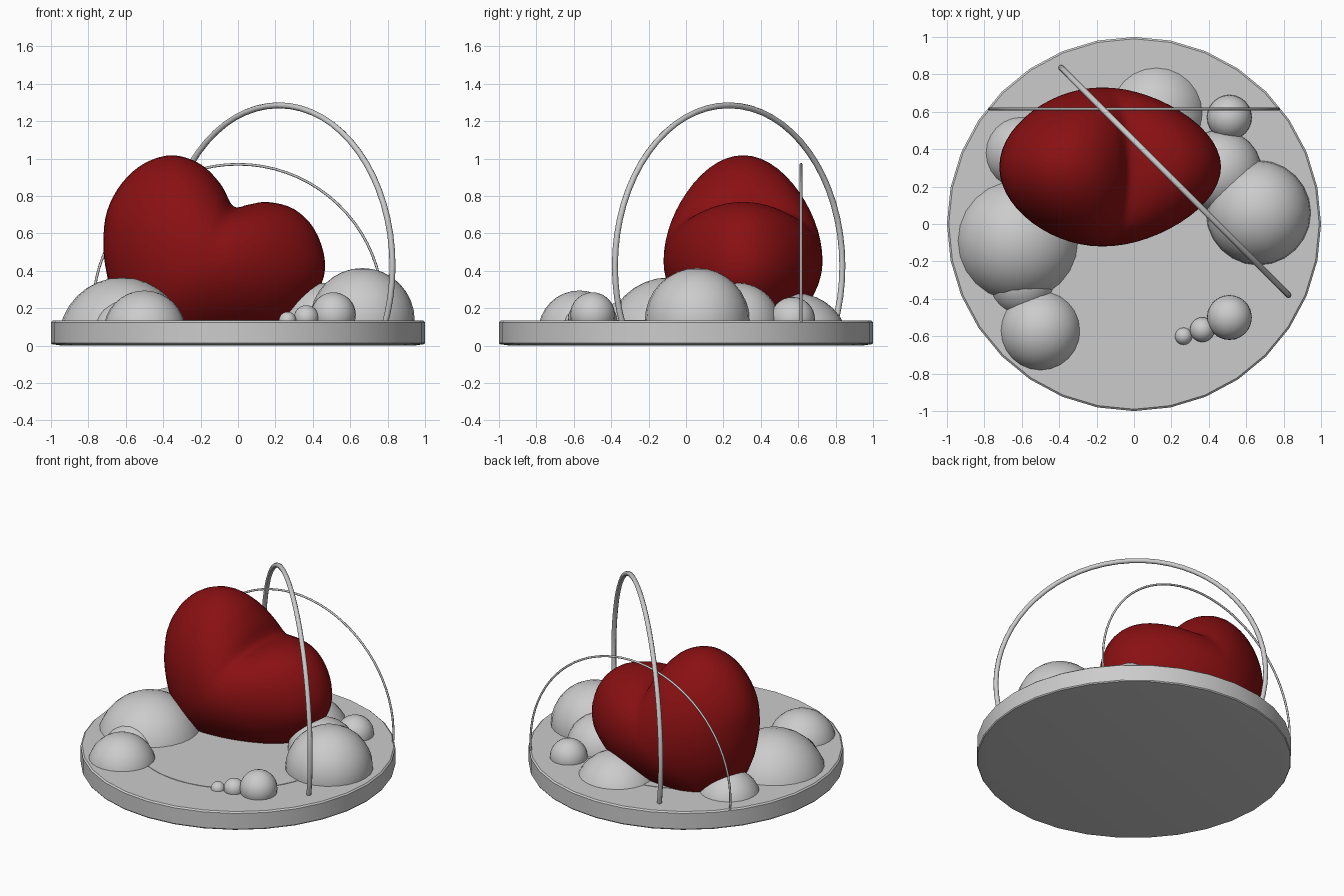
import bpy, bmesh
from math import sin, cos, pi, radians, asin
from mathutils import Vector

if "Cube" in bpy.data.objects:
    bpy.data.objects.remove(bpy.data.objects["Cube"])


def finish(name, bm, angle=40):
    bmesh.ops.recalc_face_normals(bm, faces=bm.faces)
    me = bpy.data.meshes.new(name)
    bm.to_mesh(me)
    bm.free()
    ob = bpy.data.objects.new(name, me)
    bpy.context.collection.objects.link(ob)
    bpy.ops.object.select_all(action='DESELECT')
    ob.select_set(True)
    bpy.context.view_layer.objects.active = ob
    bpy.ops.object.shade_smooth_by_angle(angle=radians(angle))
    return ob


def loft(bm, rings, cap=True):
    """Bridge equal-length vertex rings and cap the ends."""
    rows = [[bm.verts.new(p) for p in r] for r in rings]
    n = len(rows[0])
    for a, b in zip(rows, rows[1:]):
        for i in range(n):
            j = (i + 1) % n
            bm.faces.new((a[i], a[j], b[j], b[i]))
    if cap:
        bm.faces.new(rows[0])
        bm.faces.new(rows[-1])


def disc(name, profile, n):
    bm = bmesh.new()
    loft(bm, [[(r * cos(2 * pi * i / n), r * sin(2 * pi * i / n), z)
               for i in range(n)] for r, z in profile])
    return finish(name, bm, 30)


# Round plinth with a paler clearing in the middle
disc("base_disc", [(0.94, 0), (0.995, 0.008), (1, 0.015), (1, 0.125), (0.99, 0.134)], 32)
disc("clearing", [(0.65, 0.12), (0.65, 0.137)], 64)


# Mounds and balls around the edge: name, x, y, z, radius
MOUNDS = [
    ("left_mound", -0.62, -0.09, 0.025, 0.34),
    ("left_mound_shoulder", -0.6, -0.31, 0.06, 0.185),
    ("front_left_mound", -0.5, -0.57, 0.075, 0.22),
    ("right_mound", 0.665, 0.06, 0.135, 0.28),
    ("right_back_mound", 0.46, 0.28, 0.11, 0.225),
    ("back_mound", 0.12, 0.59, 0.0, 0.28),
    ("left_back_mound", -0.6, 0.38, 0.06, 0.205),
    ("back_ball", 0.51, 0.57, 0.14, 0.12),
    ("front_ball_large", 0.51, -0.5, 0.165, 0.12),
    ("front_ball_medium", 0.365, -0.565, 0.15, 0.066),
    ("front_ball_small", 0.265, -0.6, 0.135, 0.046),
]
for name, x, y, z, r in MOUNDS:
    bm = bmesh.new()
    bmesh.ops.create_uvsphere(bm, u_segments=24, v_segments=16, radius=r)
    bmesh.ops.translate(bm, verts=bm.verts, vec=(x, y, z))
    # Keep only what is above the underside of the plinth
    bmesh.ops.bisect_plane(bm, geom=bm.verts[:] + bm.edges[:] + bm.faces[:],
                           plane_co=(0, 0, 0.1), plane_no=(0, 0, 1), clear_inner=True)
    finish(name, bm, 60)


# Wire hoops: upright circles sunk into the plinth
def hoop(name, centre, direction, radius, wire):
    d = Vector(direction).normalized()
    side = Vector((-d.y, d.x, 0))
    start = asin((0.1 - centre[2]) / radius)
    rings, n = [], 40
    for i in range(n + 1):
        a = start + (pi - 2 * start) * i / n
        out = d * cos(a) + Vector((0, 0, sin(a)))
        p = Vector(centre) + out * radius
        rings.append([p + (out * cos(b) + side * sin(b)) * wire
                      for b in (2 * pi * k / 8 for k in range(8))])
    bm = bmesh.new()
    loft(bm, rings)
    finish(name, bm, 60)


hoop("thin_hoop", (0, 0.615, 0.195), (1, 0, 0), 0.775, 0.007)
hoop("thick_hoop", (0.218, 0.228, 0.425), (1, -1, 0), 0.86, 0.016)


# Tilted heart: outline in x-z, swollen in y
OUTLINE = [(-.72, .55), (-.70, .72), (-.62, .87), (-.5, .975), (-.35, 1.018),
           (-.2, .97), (-.09, .86), (-.025, .745), (.06, .755), (.16, .768),
           (.3, .73), (.41, .62), (.465, .45), (.43, .3), (.28, .14),
           (.05, .06), (-.2, .02), (-.42, .01), (-.56, .08), (-.66, .24), (-.705, .4)]


def smooth_loop(pts, steps):
    """Closed Catmull-Rom curve through the points."""
    pts = [Vector(p) for p in pts]
    n, out = len(pts), []
    for i in range(n):
        a, b, c, d = (pts[(i + k) % n] for k in (-1, 0, 1, 2))
        for s in range(steps):
            t = s / steps
            out.append(0.5 * (2 * b + (c - a) * t + (2 * a - 5 * b + 4 * c - d) * t * t
                              + (3 * b - a - 3 * c + d) * t ** 3))
    return out


sharp = smooth_loop(OUTLINE, 4)
soft = sharp[:]
for _ in range(60):
    soft = [(soft[i - 1] + soft[i] + soft[(i + 1) % len(soft)]) / 3 for i in range(len(soft))]
centre = Vector((-0.17, 0.45))
rings, n = [], 28
for k in range(n + 1):
    phi = (-0.5 + k / n) * pi * 0.995
    w = sin(phi) ** 2
    flat = [centre + (p.lerp(q, w) - centre) * cos(phi) for p, q in zip(sharp, soft)]
    rings.append([(p.x, 0.305 + 0.425 * sin(phi), p.y) for p in flat])
bm = bmesh.new()
loft(bm, rings)
heart = finish("heart", bm, 80)
red = bpy.data.materials.new("deep_red")
red.diffuse_color = (0.25, 0.005, 0.006, 1)
red.use_nodes = True
red.node_tree.nodes["Principled BSDF"].inputs["Base Color"].default_value = red.diffuse_color
heart.data.materials.append(red)
